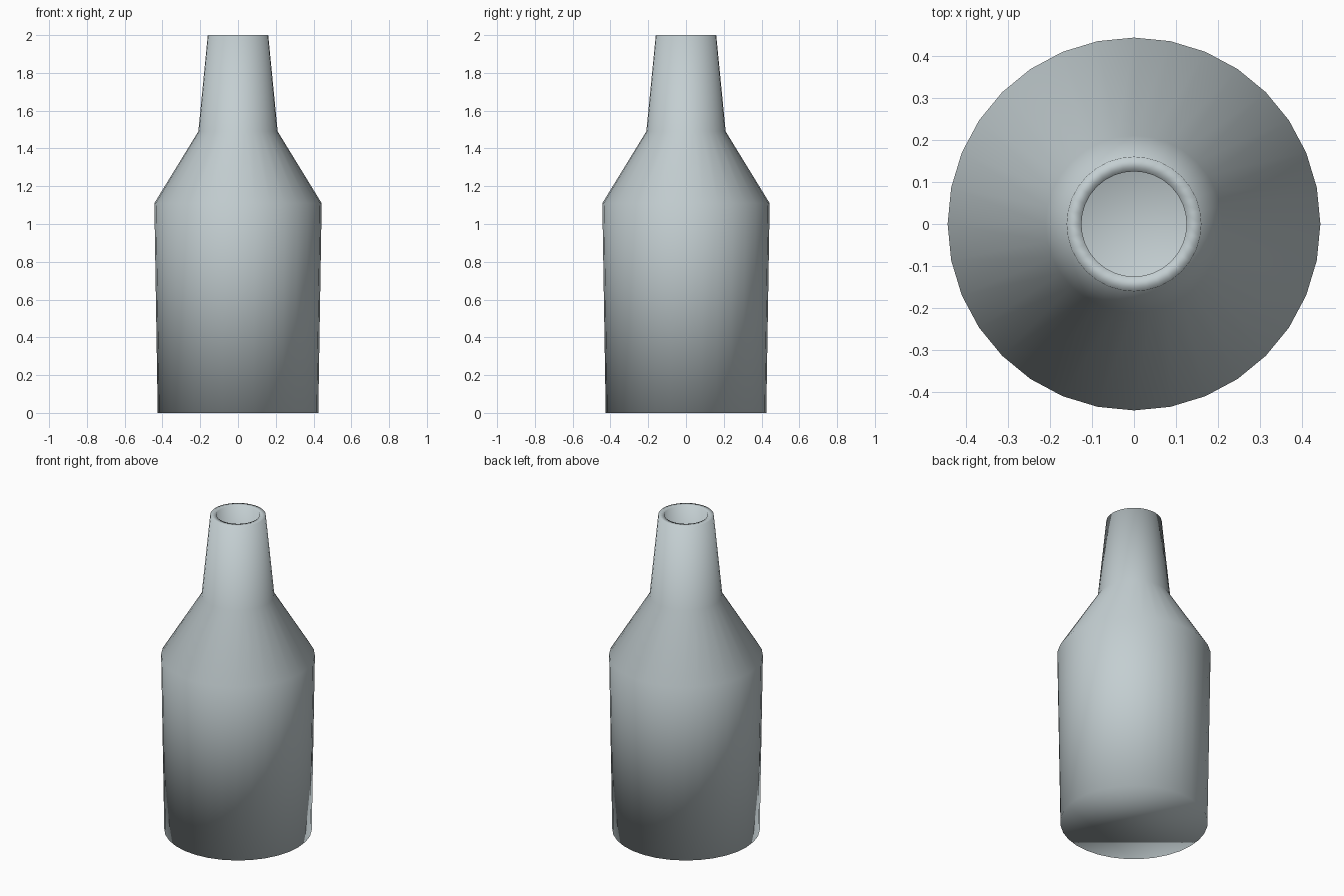
import bpy, bmesh
from math import cos, sin, tau

if "Cube" in bpy.data.objects:
    bpy.data.objects.remove(bpy.data.objects["Cube"])

SIDES = 32

# Closed wall profile (radius, height): outside from base to rim, then back down inside
PROFILE = [
    (0.425, 0.0), (0.443, 1.11), (0.21, 1.49), (0.16, 2.0),
    (0.125, 2.0), (0.175, 1.48), (0.408, 1.10), (0.39, 0.035),
]


def lathe(name, profile, material):
    """Spin a profile around z and cap both ends with flat discs."""
    bm = bmesh.new()
    rings = [[bm.verts.new((r * cos(tau * i / SIDES), r * sin(tau * i / SIDES), z))
              for i in range(SIDES)] for r, z in profile]
    for a, b in zip(rings, rings[1:]):
        for i in range(SIDES):
            j = (i + 1) % SIDES
            bm.faces.new((a[i], a[j], b[j], b[i]))
    bm.faces.new(rings[0][::-1])   # underside
    bm.faces.new(rings[-1])        # inner floor
    bmesh.ops.recalc_face_normals(bm, faces=bm.faces[:])
    for f in bm.faces:
        f.smooth = True
    mesh = bpy.data.meshes.new(name)
    bm.to_mesh(mesh)
    bm.free()
    mesh.materials.append(material)
    obj = bpy.data.objects.new(name, mesh)
    bpy.context.collection.objects.link(obj)
    return obj


glass = bpy.data.materials.new("pale grey blue")
glass.diffuse_color = (0.55, 0.62, 0.64, 1.0)
glass.use_nodes = True
glass.node_tree.nodes["Principled BSDF"].inputs["Base Color"].default_value = glass.diffuse_color

# Hollow bottle, smooth shaded throughout
lathe("bottle", PROFILE, glass)
